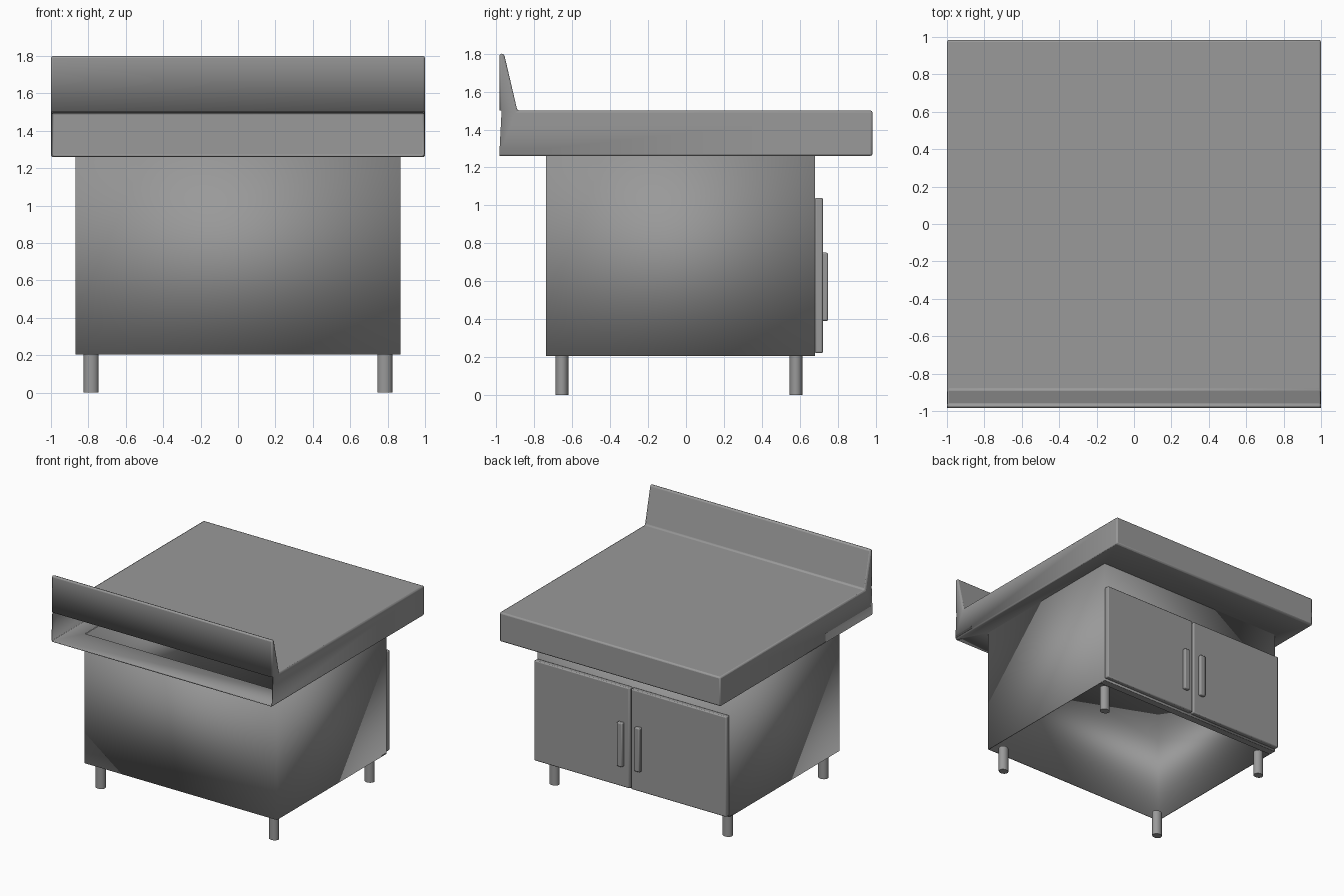
import bpy, bmesh, math

cube = bpy.data.objects.get("Cube")
if cube:
    bpy.data.objects.remove(cube, do_unlink=True)

steel = bpy.data.materials.new("brushed steel grey")
steel.use_nodes = True
GREY = (0.32, 0.32, 0.32, 1)
steel.diffuse_color = GREY
steel.node_tree.nodes["Principled BSDF"].inputs["Base Color"].default_value = GREY

# Main levels and cabinet footprint
TOP, UNDER, FLOOR = 1.5, 1.26, 0.205
CX, CY0, CY1 = 0.87, -0.74, 0.68
EDGE = 0.985


def finish(name, bm, bevel=0.0, thickness=0.0):
    bmesh.ops.recalc_face_normals(bm, faces=bm.faces)
    me = bpy.data.meshes.new(name)
    bm.to_mesh(me)
    bm.free()
    me.materials.append(steel)
    ob = bpy.data.objects.new(name, me)
    bpy.context.collection.objects.link(ob)
    if bevel:
        m = ob.modifiers.new("rounded edges", "BEVEL")
        m.width, m.segments, m.limit_method = bevel, 2, "ANGLE"
    if thickness:
        m = ob.modifiers.new("sheet", "SOLIDIFY")
        m.thickness, m.offset = thickness, -1
    bpy.context.view_layer.objects.active = ob
    ob.select_set(True)
    bpy.ops.object.shade_smooth_by_angle(angle=math.radians(35))
    ob.select_set(False)
    return ob


def box(name, lo, hi, bevel=0.0):
    bm = bmesh.new()
    bmesh.ops.create_cube(bm, size=1)
    for v in bm.verts:
        v.co = [a + (c + 0.5) * (b - a) for a, b, c in zip(lo, hi, v.co)]
    return finish(name, bm, bevel)


# Worktop: folded sheet with a backsplash, open at the rear under the splash
profile = [(-EDGE, UNDER), (-EDGE, TOP), (-EDGE, 1.8), (-0.96, 1.8),
           (-0.89, TOP), (EDGE, TOP), (EDGE, UNDER)]
bm = bmesh.new()
left, right = [[bm.verts.new((x, y, z)) for y, z in profile] for x in (1, -1)]
bm.faces.new(left)
bm.faces.new(right[::-1])
for i in range(1, len(profile) - 1):
    bm.faces.new((left[i], right[i], right[i + 1], left[i + 1]))
# Underside flange reaching in to the cabinet
outer = [right[0], left[0], left[-1], right[-1]]
inner = [bm.verts.new((x, y, UNDER)) for x, y in
         ((-CX, CY0), (CX, CY0), (CX, CY1), (-CX, CY1))]
for i in range(4):
    j = (i + 1) % 4
    bm.faces.new((outer[i], outer[j], inner[j], inner[i]))
finish("worktop", bm, bevel=0.012, thickness=0.006)

# Cabinet: four walls, open above and below
bm = bmesh.new()
rings = [[bm.verts.new((x, y, z)) for x, y in
          ((-CX, CY0), (CX, CY0), (CX, CY1), (-CX, CY1))] for z in (FLOOR, UNDER)]
for i in range(4):
    j = (i + 1) % 4
    bm.faces.new((rings[0][i], rings[0][j], rings[1][j], rings[1][i]))
finish("cabinet_walls", bm, thickness=0.008)
box("cabinet_bottom_lip", (-CX, CY1 - 0.06, FLOOR), (CX, CY1, FLOOR + 0.01))

# Doors and handles
for side, s in (("left", 1), ("right", -1)):
    xs = sorted((s * 0.006, s * CX))
    box(side + "_door", (xs[0], CY1, 0.22), (xs[1], 0.722, 1.04), 0.008)
    xs = sorted((s * 0.055, s * 0.105))
    box(side + "_handle", (xs[0], 0.715, 0.39), (xs[1], 0.75, 0.75), 0.008)

# Legs
for side, x in (("left", 0.785), ("right", -0.785)):
    for end, y in (("splash", -0.655), ("door", 0.58)):
        bm = bmesh.new()
        bmesh.ops.create_cone(bm, cap_ends=True, segments=20,
                              radius1=1, radius2=1, depth=1)
        for v in bm.verts:
            v.co = (x + v.co.x * 0.04, y + v.co.y * 0.034, (v.co.z + 0.5) * 0.21)
        finish(f"{side}_{end}_leg", bm)
